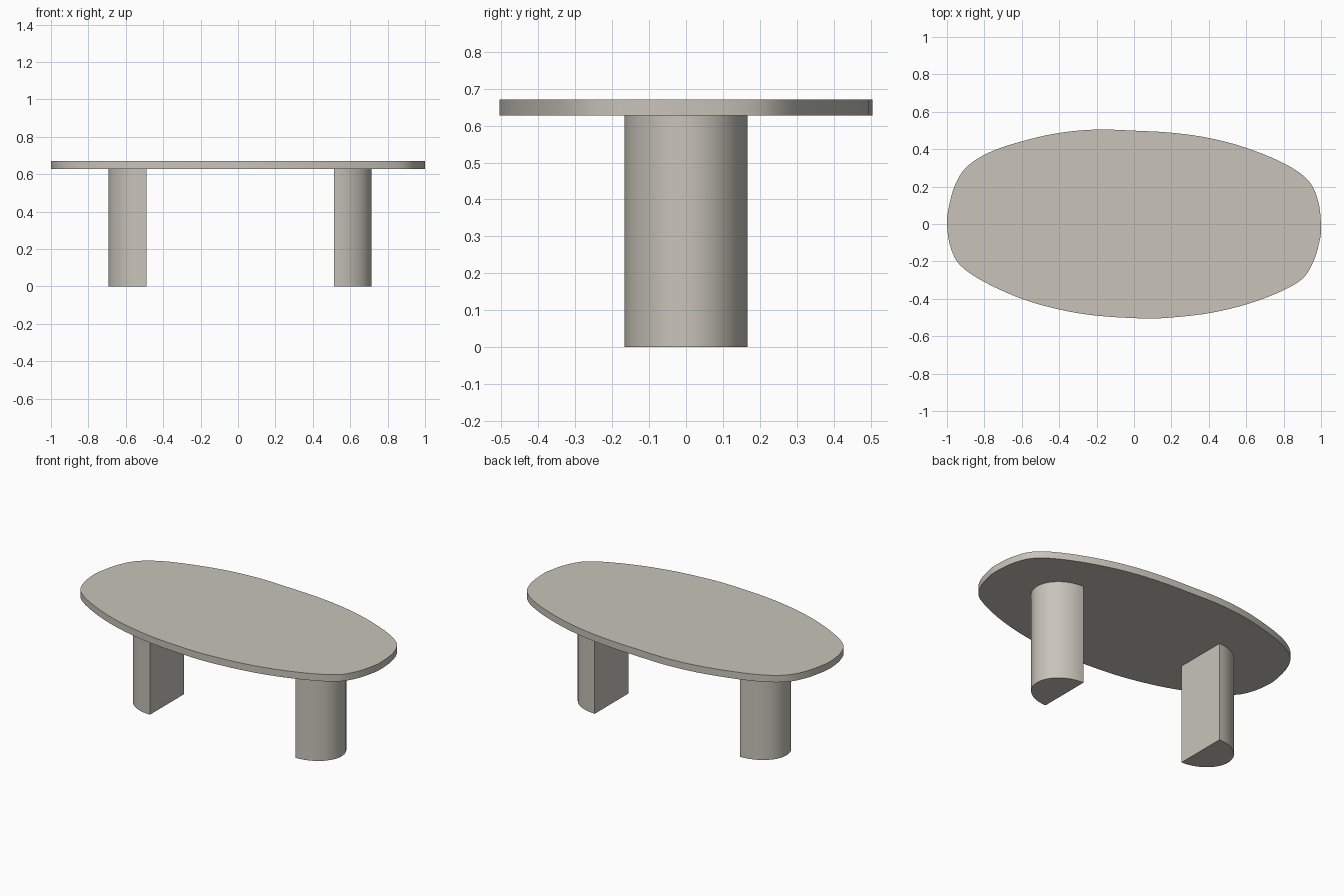
import bpy, bmesh, math
from mathutils import Vector

if "Cube" in bpy.data.objects:
    bpy.data.objects.remove(bpy.data.objects["Cube"])

stone = bpy.data.materials.new("warm grey stone")
stone.diffuse_color = (0.58, 0.55, 0.49, 1)
stone.use_nodes = True
stone.node_tree.nodes["Principled BSDF"].inputs["Base Color"].default_value = stone.diffuse_color


def extrude_profile(name, points, z0, z1):
    """Solid prism from a closed counter-clockwise outline, smooth round the side."""
    bm = bmesh.new()
    face = bm.faces.new([bm.verts.new((x, y, z0)) for x, y in points])
    top = bmesh.ops.extrude_face_region(bm, geom=[face], use_keep_orig=True)
    verts = [g for g in top["geom"] if isinstance(g, bmesh.types.BMVert)]
    bmesh.ops.translate(bm, verts=verts, vec=(0, 0, z1 - z0))
    bmesh.ops.recalc_face_normals(bm, faces=bm.faces)
    mesh = bpy.data.meshes.new(name)
    bm.to_mesh(mesh)
    bm.free()
    mesh.materials.append(stone)
    obj = bpy.data.objects.new(name, mesh)
    bpy.context.collection.objects.link(obj)
    bpy.ops.object.select_all(action='DESELECT')
    obj.select_set(True)
    bpy.context.view_layer.objects.active = obj
    bpy.ops.object.shade_smooth_by_angle(angle=math.radians(35))
    return obj


def smooth_loop(pts, steps=5):
    """Closed Catmull-Rom curve through the points."""
    out, n = [], len(pts)
    for i in range(n):
        a, b, c, d = (Vector(pts[(i + k) % n]) for k in (-1, 0, 1, 2))
        for s in range(steps):
            t = s / steps
            out.append(0.5 * (2 * b + (c - a) * t + (2 * a - 5 * b + 4 * c - d) * t ** 2
                              + (3 * b - a - 3 * c + d) * t ** 3))
    return out


# Pebble-shaped table top
outline = [(1, -0.02), (0.985, 0.12), (0.93, 0.235), (0.8, 0.325), (0.6, 0.407),
           (0.4, 0.46), (0.2, 0.488), (0, 0.499), (-0.2, 0.505), (-0.4, 0.487),
           (-0.6, 0.442), (-0.78, 0.38), (-0.9, 0.3), (-0.96, 0.2), (-0.99, 0.09),
           (-1, 0), (-0.982, -0.12), (-0.93, -0.22), (-0.8, -0.31), (-0.6, -0.4),
           (-0.4, -0.457), (-0.2, -0.49), (0.05, -0.505), (0.2, -0.5), (0.4, -0.477),
           (0.6, -0.43), (0.78, -0.363), (0.9, -0.293), (0.96, -0.2), (0.99, -0.1)]
extrude_profile("table_top", smooth_loop(outline), 0.627, 0.67)

# D-shaped legs: flat side inward, rounded side outward
for name, side, flat_x in (("left_leg", -1, -0.49), ("right_leg", 1, 0.512)):
    angles = [math.pi * (i / 32 - 0.5) for i in range(33)]
    profile = [(flat_x + side * 0.203 * math.cos(a), side * 0.167 * math.sin(a))
               for a in angles]
    extrude_profile(name, profile, 0, 0.627)
